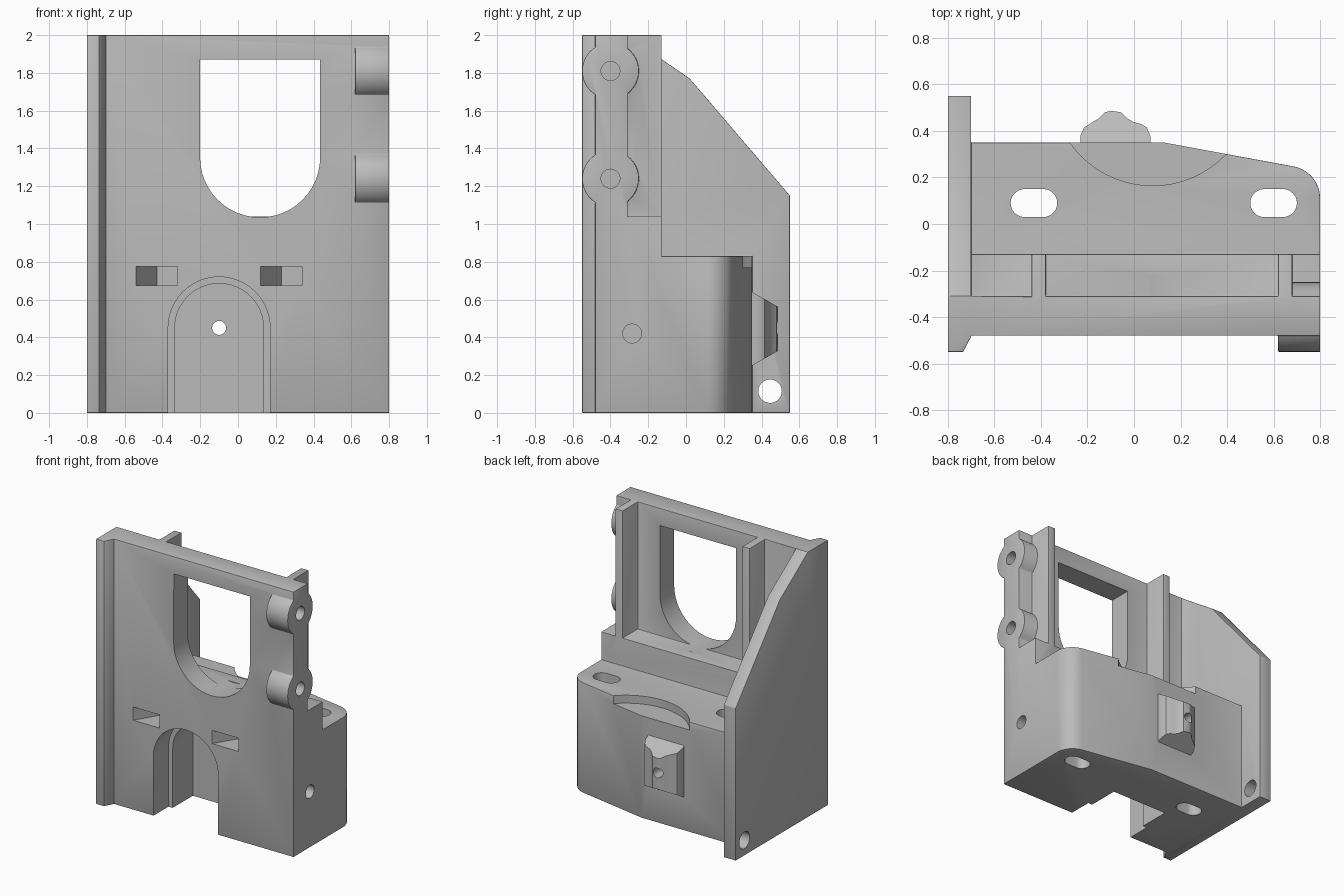
import bpy, bmesh, math

cube = bpy.data.objects.get("Cube")
if cube:
    bpy.data.objects.remove(cube, do_unlink=True)

grey = bpy.data.materials.new("plain grey")
grey.use_nodes = True
colour = (0.5, 0.5, 0.5, 1)
grey.diffuse_color = colour
grey.node_tree.nodes["Principled BSDF"].inputs["Base Color"].default_value = colour

PLACE = {"x": lambda u, v, w: (w, u, v),
         "y": lambda u, v, w: (u, w, v),
         "z": lambda u, v, w: (u, v, w)}


def prism(name, outline, axis, a, b):
    """Extrude a flat outline along an axis from a to b."""
    bm = bmesh.new()
    ends = [[bm.verts.new(PLACE[axis](u, v, w)) for u, v in outline] for w in (a, b)]
    for ring in ends:
        bm.faces.new(ring)
    for i in range(len(outline)):
        j = (i + 1) % len(outline)
        bm.faces.new((ends[0][i], ends[0][j], ends[1][j], ends[1][i]))
    bmesh.ops.recalc_face_normals(bm, faces=bm.faces)
    mesh = bpy.data.meshes.new(name)
    bm.to_mesh(mesh)
    bm.free()
    mesh.materials.append(grey)
    obj = bpy.data.objects.new(name, mesh)
    bpy.context.collection.objects.link(obj)
    return obj


def rect(u0, u1, v0, v1):
    return [(u0, v0), (u1, v0), (u1, v1), (u0, v1)]


def arc(cu, cv, r, start, end, n=24):
    angles = [math.radians(start + (end - start) * i / n) for i in range(n + 1)]
    return [(cu + r * math.cos(t), cv + r * math.sin(t)) for t in angles]


def circle(cu, cv, r, n=40):
    return arc(cu, cv, r, 0, 360, n)[:-1]


def apply(obj, mod):
    bpy.context.view_layer.objects.active = obj
    bpy.ops.object.modifier_apply(modifier=mod.name)


def combine(obj, other, operation):
    mod = obj.modifiers.new("combine", "BOOLEAN")
    mod.operation, mod.solver, mod.object = operation, "EXACT", other
    apply(obj, mod)
    bpy.data.objects.remove(other, do_unlink=True)


# Side plate: sloped profile, with a chamfered front flange
body = prism("bracket_body", [(-0.55, 0), (0.55, 0), (0.55, 1.15), (0.02, 1.77),
             (-0.14, 1.88), (-0.31, 2), (-0.55, 2)], "x", -0.8, -0.7)
chamfer = prism("chamfer", [(-0.74, -0.56), (-0.69, -0.56), (-0.69, -0.465)], "z", -0.1, 2.1)
combine(body, chamfer, "DIFFERENCE")

# Front wall, step and rear block with a rounded corner
block = [(-0.75, -0.4), (0.8, -0.4)] + arc(0.66, 0.11, 0.14, 0, 79, 12) + [(0.13, 0.35), (-0.75, 0.35)]
parts = [prism("front_wall", rect(-0.75, 0.8, -0.48, -0.31), "z", 0, 2),
         prism("step", rect(-0.75, 0.8, -0.4, -0.13), "z", 0, 1.04),
         prism("rear_block", block, "z", 0, 0.83)]
# Two stiffening ribs
for x in (-0.44, 0.62):
    parts.append(prism("rib", rect(x, x + 0.06, -0.4, -0.13), "z", 0.8, 2))
# Two hinge lugs
for z in (1.24, 1.81):
    parts.append(prism("lug", circle(-0.4, z, 0.15), "x", 0.62, 0.8))
for part in parts:
    combine(body, part, "UNION")

# Clean flat faces and soften the edges
bm = bmesh.new()
bm.from_mesh(body.data)
bmesh.ops.remove_doubles(bm, verts=bm.verts, dist=0.0005)
bmesh.ops.dissolve_limit(bm, angle_limit=0.01, verts=bm.verts, edges=bm.edges)
bm.to_mesh(body.data)
bm.free()
soft = body.modifiers.new("soft_edges", "BEVEL")
soft.width, soft.segments, soft.limit_method, soft.angle_limit = 0.012, 2, "ANGLE", math.radians(40)
apply(body, soft)

# Rear clip with a wavy ridge, tapered at top and bottom
half = [(0.15, 0.3), (0.15, 0.38), (0.135, 0.415), (0.11, 0.43), (0.075, 0.44),
        (0.05, 0.455), (0.025, 0.48)]
ridge = [(-0.08 + dx, y) for dx, y in half] + [(-0.1, 0.487)]
ridge += [(-0.08 - dx - (0.02 if dx < 0.1 else 0), y) for dx, y in reversed(half)]
clip = prism("rear_clip", ridge, "z", 0.25, 0.64)
for v in clip.data.vertices:
    v.co.z += (0.57 * (v.co.y - 0.35)) * (1 if v.co.z < 0.4 else -1)
combine(body, clip, "UNION")

# Openings
cutters = [
    prism("window", [(0.435, 1.87), (-0.2, 1.87)] + arc(0.117, 1.353, 0.318, 180, 360), "y", -0.6, -0.22),
    prism("arch", [(0.17, -0.1), (-0.37, -0.1)][::-1] + arc(-0.1, 0.45, 0.27, 0, 180), "y", -0.6, -0.3),
    prism("arch_recess", [(-0.335, -0.1), (0.135, -0.1)] + arc(-0.1, 0.45, 0.235, 0, 180), "y", -0.35, -0.06),
    prism("clip_hole", circle(-0.1, 0.45, 0.037), "y", -0.6, 0.6),
    prism("scoop", circle(0.08, 0.6, 0.435, 64), "z", 0.77, 0.9),
    prism("plate_hole", circle(0.445, 0.115, 0.062), "x", -0.9, -0.6),
    prism("side_hole", circle(-0.285, 0.42, 0.05), "x", 0.4, 0.9),
]
# Vertical mounting slots
for x in (-0.43, 0.6):
    slot = arc(x + 0.04, 0.09, 0.06, -90, 90) + arc(x - 0.04, 0.09, 0.06, 90, 270)
    cutters.append(prism("slot", slot, "z", -0.1, 1))
# Slanted front pockets
for x in (-0.54, 0.12):
    pocket = [(x, -0.55), (x, -0.48), (x + 0.11, -0.3), (x + 0.22, -0.3), (x + 0.22, -0.55)]
    cutters.append(prism("pocket", pocket, "z", 0.675, 0.775))
# Lug bores
for z in (1.24, 1.81):
    cutters.append(prism("bore", circle(-0.4, z, 0.05), "x", 0.55, 0.9))
for cutter in cutters:
    combine(body, cutter, "DIFFERENCE")

bpy.ops.object.select_all(action="DESELECT")
body.select_set(True)
bpy.context.view_layer.objects.active = body
bpy.ops.object.shade_smooth_by_angle(angle=math.radians(30))
